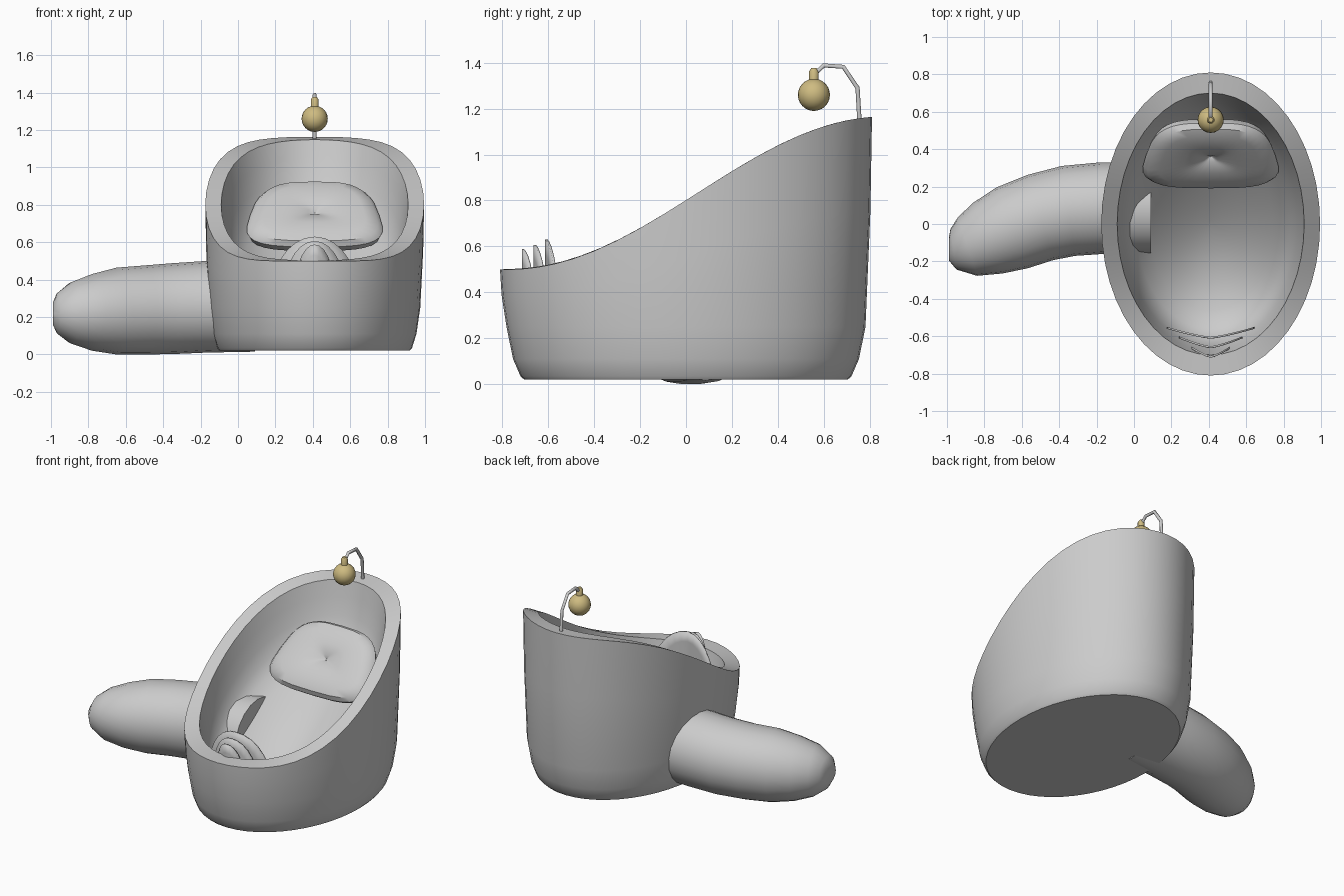
import bpy, bmesh, math
from mathutils import Vector

cube = bpy.data.objects.get("Cube")
if cube:
    bpy.data.objects.remove(cube)

CX = 0.41  # tub centre line


def material(name, rgb):
    m = bpy.data.materials.new(name)
    m.use_nodes = True
    m.diffuse_color = (*rgb, 1)
    m.node_tree.nodes["Principled BSDF"].inputs["Base Color"].default_value = (*rgb, 1)
    return m


grey = material("pale grey", (0.6, 0.6, 0.6))
brass = material("soft brass", (0.62, 0.5, 0.22))


def make(name, bm, mat, angle=40):
    bmesh.ops.recalc_face_normals(bm, faces=bm.faces)
    mesh = bpy.data.meshes.new(name)
    bm.to_mesh(mesh)
    bm.free()
    ob = bpy.data.objects.new(name, mesh)
    bpy.context.collection.objects.link(ob)
    mesh.materials.append(mat)
    bpy.ops.object.select_all(action="DESELECT")
    ob.select_set(True)
    bpy.context.view_layer.objects.active = ob
    bpy.ops.object.shade_smooth_by_angle(angle=math.radians(angle))
    return ob


def loft(rings):
    """Skin closed rings of points; both ends get a face."""
    bm = bmesh.new()
    loops = [[bm.verts.new(p) for p in ring] for ring in rings]
    for a, b in zip(loops, loops[1:]):
        for i in range(len(a)):
            j = (i + 1) % len(a)
            bm.faces.new((a[i], a[j], b[j], b[i]))
    bm.faces.new(loops[0])
    bm.faces.new(loops[-1])
    return bm


def angles(n):
    return [2 * math.pi * i / n for i in range(n)]


# Tub: oval shell with a rim that sweeps up to the back
def rim(y):
    return 0.833 + 0.333 * math.sin(math.pi / 2 * max(-1, min(1, (y - 0.05) / 0.82)))


def oval(rx, ry, height):
    pts = []
    for a in angles(48):
        y = ry * math.sin(a)
        pts.append((CX + rx * math.cos(a), y, height(y)))
    return pts


rings = []
for s, z in ((0.87, 0.02), (0.89, 0.035), (0.93, 0.11), (0.965, 0.25)):
    rings.append(oval(0.585 * s, 0.81 * s, lambda y: z))
rings.append(oval(0.58, 0.803, lambda y: 0.25 + 0.55 * (rim(y) - 0.25)))
rings.append(oval(0.585, 0.81, rim))
for s, drop in ((1, 0), (0.97, 0.1), (0.93, 0.21), (0.88, 0.3), (0.8, 0.37),
                (0.66, 0.43), (0.45, 0.5), (0.2, 0.55), (0.03, 0.56)):
    rings.append(oval(0.5 * s, 0.7 * s, lambda y: max(0.07, rim(y) - drop)))
make("tub", loft(rings), grey)

# Side arm: bent round tube with a blunt tip, its root passing through the tub wall
arm = [  # centre x, y, z and radius
    (0.09, 0.085, 0.26, 0.245), (-0.17, 0.085, 0.255, 0.245), (-0.35, 0.07, 0.245, 0.243),
    (-0.5, 0.035, 0.238, 0.238), (-0.65, -0.02, 0.232, 0.232), (-0.78, -0.075, 0.225, 0.205),
    (-0.89, -0.12, 0.222, 0.165), (-0.965, -0.135, 0.22, 0.11), (-0.99, -0.135, 0.22, 0.06)]
rings = []
for k, (x, y, z, r) in enumerate(arm):
    a, b = arm[max(k - 1, 0)], arm[min(k + 1, len(arm) - 1)]
    side = Vector((a[1] - b[1], b[0] - a[0], 0)).normalized()
    if k == 0:
        side = Vector((0, -1, 0))
    rings.append([Vector((x, y, z)) + side * r * math.cos(t) + Vector((0, 0, r * math.sin(t)))
                  for t in angles(20)])
make("side_arm", loft(rings), grey)


# Pillow: tapered cushion with a dimple, leaning against the back slope
def power(v):
    return math.copysign(abs(v) ** 0.6, v)


along, out = Vector((0, 1, 1)).normalized(), Vector((0, -1, 1)).normalized()
centre = Vector((CX, 0.37, 0.745))
rings = []
for s, h in ((0.02, 0.01), (0.1, 0.03), (0.4, 0.045), (0.75, 0.045), (0.93, 0.03),
             (1, 0), (0.96, -0.04), (0.8, -0.07), (0.1, -0.08)):
    ring = []
    for a in angles(32):
        u, v = power(math.cos(a)), power(math.sin(a))
        ring.append(centre + Vector((s * u * (0.345 - 0.06 * v), 0, 0))
                    + along * s * v * 0.24 + out * h)
    rings.append(ring)
make("pillow", loft(rings), grey)


# Foot fan: three nested arched shells, bowed toward the front
def arch(name, front, bow, half_width, top):
    base, rows, cols = 0.3, 5, 14
    bm = bmesh.new()
    grid = []
    for i in range(rows + 1):
        row = []
        for j in range(cols + 1):
            t = math.pi * j / cols
            r = max(0.02, i / rows)
            x = r * math.cos(t)
            row.append(bm.verts.new((CX + half_width * x, front + bow * abs(x) ** 1.3,
                                     base + (top - base) * r * math.sin(t))))
        grid.append(row)
    for a, b in zip(grid, grid[1:]):
        for j in range(cols):
            bm.faces.new((a[j], a[j + 1], b[j + 1], b[j]))
    ob = make(name, bm, grey)
    mod = ob.modifiers.new("thickness", "SOLIDIFY")
    mod.thickness = 0.01
    mod.offset = 0


for k, (w, top) in enumerate(((0.11, 0.588), (0.17, 0.607), (0.235, 0.63))):
    arch(f"foot_fan_{k + 1}", -0.71 + 0.051 * k, 0.053, w, top)

# Lamp: bent pole on the back rim with a hanging round bulb
curve = bpy.data.curves.new("lamp_pole", "CURVE")
curve.dimensions = "3D"
curve.bevel_depth = 0.011
curve.bevel_resolution = 1
curve.use_fill_caps = True
path = ((0.757, 1.12), (0.747, 1.29), (0.685, 1.382), (0.6, 1.388), (0.56, 1.35))
spline = curve.splines.new("POLY")
spline.points.add(len(path) - 1)
for p, (y, z) in zip(spline.points, path):
    p.co = (CX, y, z, 1)
curve.materials.append(grey)
bpy.context.collection.objects.link(bpy.data.objects.new("lamp_pole", curve))

rings = []
for k in range(13):  # bulb
    t = math.pi * (0.02 + 0.96 * k / 12)
    rings.append((0.07 * math.sin(t), 1.26 - 0.07 * math.cos(t)))
neck = [(0.021, 1.315), (0.021, 1.362), (0.012, 1.376)]
for name, profile in (("lamp_bulb", rings), ("lamp_neck", neck)):
    bm = loft([[(CX + r * math.cos(a), 0.557 + r * math.sin(a), z) for a in angles(20)]
               for r, z in profile])
    make(name, bm, brass)
